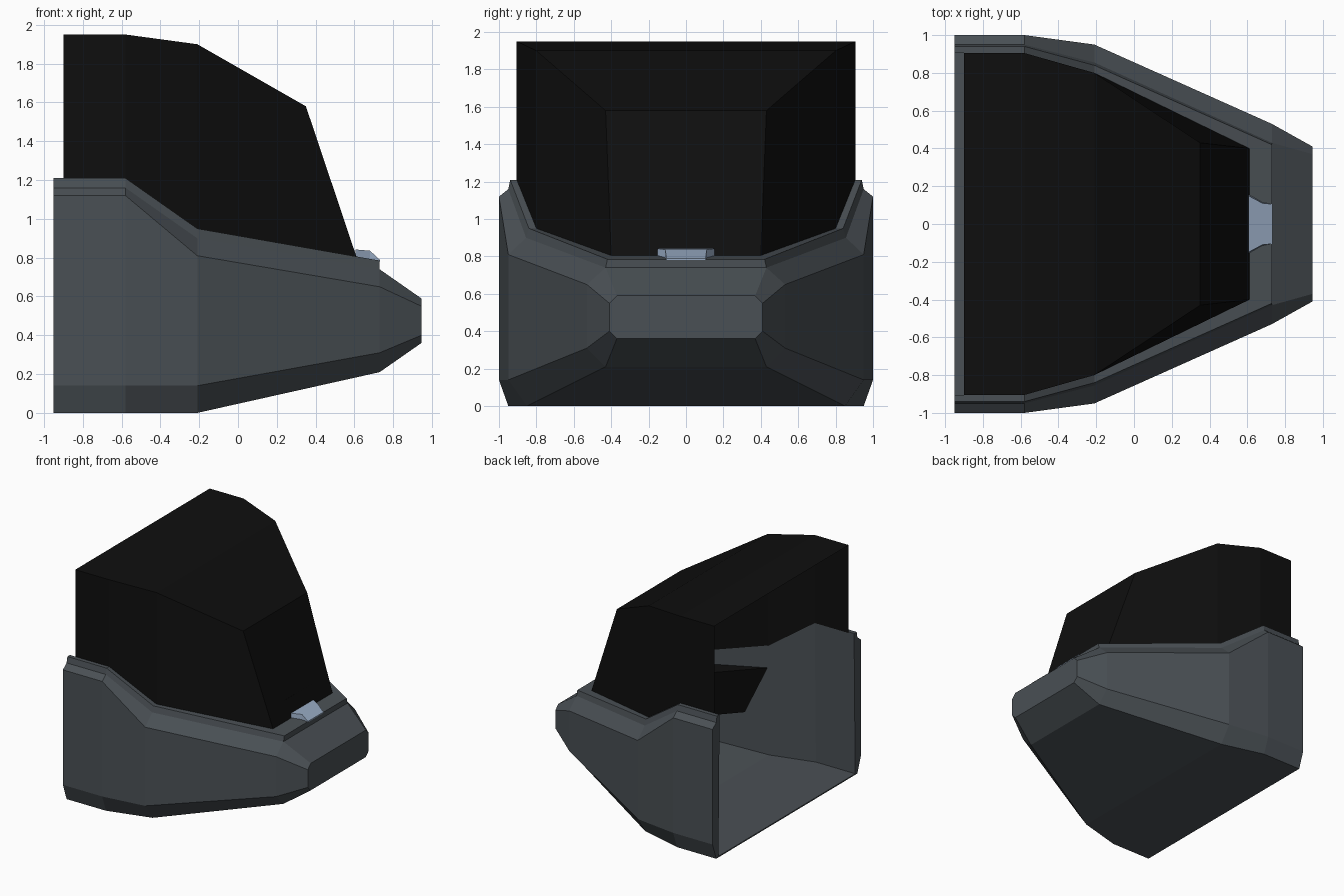
import bpy
import bmesh

cube = bpy.data.objects.get("Cube")
if cube:
    bpy.data.objects.remove(cube, do_unlink=True)


def make_material(name, rgb):
    mat = bpy.data.materials.new(name)
    mat.use_nodes = True
    colour = (*rgb, 1)
    mat.diffuse_color = colour
    mat.node_tree.nodes["Principled BSDF"].inputs["Base Color"].default_value = colour
    return mat


hull_grey = make_material("hull grey", (0.068, 0.08, 0.09))
canopy_black = make_material("canopy black", (0.0045, 0.0045, 0.0045))
pale_blue = make_material("pale blue", (0.31, 0.40, 0.54))


def mirrored(half):
    """Complete a half section by reflecting it across the centre plane."""
    return half + [(x, -y, z) for x, y, z in reversed(half)]


def ring(bm, points):
    return [bm.verts.new(p) for p in points]


def bridge(bm, a, b, closed=True):
    count = len(a)
    for i in range(count if closed else count - 1):
        j = (i + 1) % count
        bm.faces.new((a[i], a[j], b[j], b[i]))


def finish(bm, name, mat):
    bmesh.ops.recalc_face_normals(bm, faces=bm.faces[:])
    mesh = bpy.data.meshes.new(name)
    bm.to_mesh(mesh)
    bm.free()
    mesh.materials.append(mat)
    obj = bpy.data.objects.new(name, mesh)
    bpy.context.collection.objects.link(obj)
    return obj


def block(name, mat, lower, upper):
    """Solid between two outlines of equal length."""
    bm = bmesh.new()
    a, b = ring(bm, lower), ring(bm, upper)
    bridge(bm, a, b)
    bm.faces.new(a)
    bm.faces.new(b)
    return finish(bm, name, mat)


def section(x, chine_y, bottom, low, high, shoulder, rim, inner_x):
    """Shell outline: inner floor, inner rim, then down the outside."""
    bottom_y, bottom_z = bottom
    inner_y, rim_y, rim_z = rim
    return mirrored([
        (inner_x, min(bottom_y - 0.03, inner_y + 0.02), bottom_z + 0.01),
        (inner_x, inner_y, rim_z + (x - inner_x) * 0.17),
        (x, rim_y, rim_z),
        (x, *shoulder),
        (x, chine_y, high),
        (x, chine_y, low),
        (x, bottom_y, bottom_z),
    ])


# Hull: thick tub, open at the rear, with a faceted nose
bm = bmesh.new()
rear = dict(chine_y=1, bottom=(0.95, 0), low=0.14, high=1.12,
            shoulder=(0.95, 1.16), rim=(0.905, 0.94, 1.21))
stations = [
    section(x=-0.95, inner_x=-0.95, **rear),
    section(x=-0.58, inner_x=-0.58, **rear),
    section(-0.21, 0.95, (0.85, 0), 0.14, 0.81, (0.855, 0.90),
            (0.80, 0.84, 0.95), -0.21),
    section(0.73, 0.53, (0.43, 0.21), 0.31, 0.65, (0.43, 0.74),
            (0.40, 0.42, 0.785), 0.61),
]
rings = [ring(bm, s) for s in stations]
for a, b in zip(rings, rings[1:]):
    bridge(bm, a, b)
back, front = rings[0], rings[-1]
bm.faces.new(back[:7])
bm.faces.new(back[7:])
bm.faces.new((back[0], back[6], back[7], back[-1]))
for i in range(3):  # bulkhead, front rim and rim lip
    bm.faces.new((front[i], front[i + 1], front[-2 - i], front[-1 - i]))
nose = ring(bm, mirrored([(0.945, 0.37, 0.59), (0.945, 0.41, 0.55),
                          (0.945, 0.41, 0.40), (0.945, 0.37, 0.36)]))
bridge(bm, front[3:11], nose)
bm.faces.new(nose)
finish(bm, "hull", hull_grey)

# Canopy: thin faceted shell, open below and behind
bm = bmesh.new()
canopy_sections = [
    [(-0.90, 0.905, 1.20), (-0.90, 0.905, 1.95)],
    [(-0.58, 0.905, 1.20), (-0.58, 0.905, 1.95)],
    [(-0.21, 0.80, 0.945), (-0.21, 0.80, 1.90)],
    [(0.612, 0.40, 0.80), (0.35, 0.43, 1.58)],
]
rings = [ring(bm, mirrored(s)) for s in canopy_sections]
for a, b in zip(rings, rings[1:]):
    bridge(bm, a, b, closed=False)
bm.faces.new(rings[-1])
finish(bm, "canopy", canopy_black)

# Dashboard: U-shaped console following the cockpit walls
block("dashboard", canopy_black,
      mirrored([(0.60, 0.40, 0.37), (-0.05, 0.72, 0.37), (0.20, 0.45, 0.37)]),
      mirrored([(0.60, 0.40, 0.76), (-0.21, 0.80, 0.76), (0.12, 0.45, 0.76)]))

# Instrument hood on the dashboard
block("instrument_hood", canopy_black,
      mirrored([(0.30, 0.195, 0.76), (0.55, 0.195, 0.76)]),
      mirrored([(0.42, 0.195, 0.95), (0.562, 0.195, 0.95)]))

# Sensor housing on the front rim
block("nose_sensor", pale_blue,
      mirrored([(0.605, 0.16, 0.785), (0.68, 0.115, 0.78), (0.732, 0.105, 0.78)]),
      mirrored([(0.605, 0.15, 0.842), (0.68, 0.11, 0.836), (0.732, 0.105, 0.788)]))
